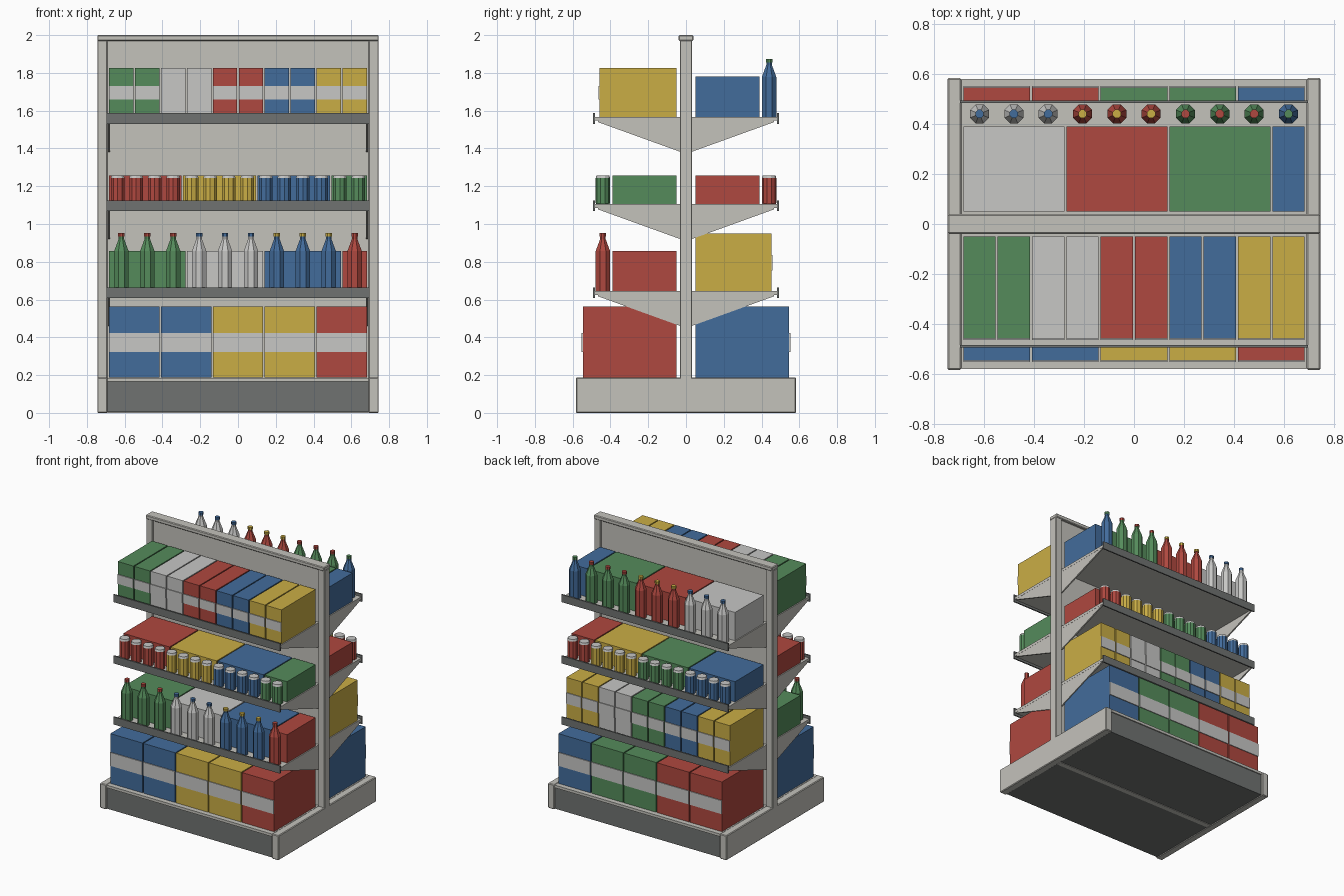
import bpy, bmesh, math

if "Cube" in bpy.data.objects:
    bpy.data.objects.remove(bpy.data.objects["Cube"])

COLOURS = {
    "frame_grey": (0.55, 0.54, 0.50), "dark_grey": (0.16, 0.17, 0.165),
    "white": (0.57, 0.57, 0.56), "red": (0.43, 0.065, 0.05),
    "green": (0.09, 0.26, 0.105), "blue": (0.055, 0.15, 0.33),
    "yellow": (0.59, 0.42, 0.06),
}
MATS = {}
for name, c in COLOURS.items():
    MATS[name] = bpy.data.materials.new(name)
    MATS[name].diffuse_color = (*c, 1)


def finish(name, bm, colours):
    bmesh.ops.recalc_face_normals(bm, faces=bm.faces[:])
    me = bpy.data.meshes.new(name)
    bm.to_mesh(me)
    bm.free()
    for c in colours:
        me.materials.append(MATS[c])
    ob = bpy.data.objects.new(name, me)
    bpy.context.collection.objects.link(ob)
    return ob


def box(name, x, y, z, colour, bevel=0):
    """Box from (min, max) ranges on each axis."""
    bm = bmesh.new()
    bmesh.ops.create_cube(bm, size=1)
    for v in bm.verts:
        v.co = [r[0] if c < 0 else r[1] for r, c in zip((x, y, z), v.co)]
    ob = finish(name, bm, [colour])
    if bevel:
        m = ob.modifiers.new("bevel", 'BEVEL')
        m.width, m.segments = bevel, 1
    return ob


def span(s, a, b):
    return tuple(sorted((s * a, s * b)))


def turned(name, profile, sides, x, y, z, colours, rule):
    """Solid of revolution; rule gives the material slot of each profile band."""
    bm = bmesh.new()
    rings = []
    for r, h in profile:
        rings.append([bm.verts.new((x + r * math.cos((i + 0.5) * math.tau / sides),
                                    y + r * math.sin((i + 0.5) * math.tau / sides), z + h))
                      for i in range(sides)])
    for k in range(len(rings) - 1):
        for i in range(sides):
            j = (i + 1) % sides
            f = bm.faces.new((rings[k][i], rings[k][j], rings[k + 1][j], rings[k + 1][i]))
            f.material_index = rule(k)
    bm.faces.new(rings[0][::-1])
    bm.faces.new(rings[-1]).material_index = rule(len(rings))
    return finish(name, bm, colours)


L, W = -0.686, 1.372     # left end and length of the stocked run
GAP = 0.004


def cartons(s, z, h, depth, colours):
    """Row of cartons with a pale label band on the outward face."""
    p = W / len(colours)
    for i, c in enumerate(colours):
        x = (L + i * p + GAP, L + (i + 1) * p - GAP)
        box("carton", x, span(s, 0.05, depth), (z, z + h), c)
        box("carton_label", x, span(s, depth, depth + 0.006),
            (z + 0.36 * h, z + 0.63 * h), "white")


def back_stock(s, z, h, count, group, colours):
    """Plain blocks of stock behind a row of small items."""
    p = W / count
    for i, c in enumerate(colours):
        end = min((i + 1) * group, count)
        box("back_stock", (L + i * group * p + GAP, L + end * p - GAP),
            span(s, 0.05, 0.39), (z, z + h), c)


def bottles(s, z, colours, caps):
    back_stock(s, z, 0.213, 10, 3, colours)
    prof = [(0.041, 0), (0.041, 0.212), (0.016, 0.275), (0.016, 0.288),
            (0.018, 0.288), (0.018, 0.307)]
    for i in range(10):
        turned("bottle", prof, 8, L + (i + 0.5) * W / 10, s * 0.44, z,
               [colours[i // 3], caps[i // 3]], lambda k: int(k >= 3))


def cans(s, z, colours):
    back_stock(s, z, 0.153, 14, 4, colours)
    prof = [(0.034, 0), (0.038, 0.006), (0.038, 0.138), (0.034, 0.153)]
    for i in range(14):
        turned("can", prof, 10, L + (i + 0.5) * W / 14, s * 0.44, z,
               [colours[i // 4], "white"], lambda k: int(k >= 2))


# Uprights, top rail and centre panel
for s in (-1, 1):
    box("upright", span(s, 0.69, 0.745), (-0.033, 0.033), (0, 1.975), "frame_grey", 0.005)
    box("base_side", span(s, 0.69, 0.745), (-0.583, 0.583), (0, 0.187), "frame_grey", 0.005)
box("top_rail", (-0.745, 0.745), (-0.039, 0.039), (1.97, 2.0), "frame_grey", 0.005)
box("centre_panel", (-0.69, 0.69), (-0.02, 0.02), (0, 1.97), "frame_grey")

SHELVES = (0.645, 1.105, 1.567)
for s in (-1, 1):
    # Base plinth and deck
    box("plinth", (-0.69, 0.69), span(s, 0.02, 0.572), (0.004, 0.165), "dark_grey")
    box("base_deck", (-0.69, 0.69), span(s, 0.02, 0.58), (0.165, 0.185), "frame_grey")
    for z in SHELVES:
        # Shelf board with dark price strip
        box("shelf", (-0.69, 0.69), span(s, 0.02, 0.483), (z - 0.02, z), "frame_grey")
        box("price_strip", (-0.695, 0.695), span(s, 0.483, 0.493), (z - 0.037, z + 0.02), "dark_grey")
        # Tapered end brackets
        for sx in (-1, 1):
            bm = bmesh.new()
            tri = [(0.02, z - 0.02), (0.465, z - 0.02), (0.465, z - 0.028),
                   (0.03, z - 0.185), (0.02, z - 0.185)]
            f = bm.faces.new([bm.verts.new((sx * 0.678, s * y, h)) for y, h in tri])
            ext = bmesh.ops.extrude_face_region(bm, geom=[f])
            for v in ext["geom"]:
                if isinstance(v, bmesh.types.BMVert):
                    v.co.x += sx * 0.011
            finish("shelf_bracket", bm, ["frame_grey"])

# Front stock, from the base up
low, mid, top = SHELVES
cartons(-1, 0.187, 0.375, 0.546, ["blue", "blue", "yellow", "yellow", "red"])
bottles(-1, low, ["green", "white", "blue", "red"], ["red", "blue", "yellow", "red"])
cans(-1, mid, ["red", "yellow", "blue", "green"])
cartons(-1, top, 0.258, 0.457,
        [c for c in ("green", "white", "red", "blue", "yellow") for _ in range(2)])

# Back stock, from the base up
cartons(1, 0.187, 0.375, 0.546, ["red", "red", "green", "green", "blue"])
cartons(1, low, 0.305, 0.452,
        [c for c in ("yellow", "blue", "green", "white", "yellow") for _ in range(2)])
cans(1, mid, ["blue", "green", "yellow", "red"])
bottles(1, top, ["white", "red", "green", "blue"], ["blue", "yellow", "red", "green"])

for m in bpy.data.materials:
    if m.users and not m.is_grease_pencil:
        m.use_nodes = True
        m.node_tree.nodes["Principled BSDF"].inputs["Base Color"].default_value = m.diffuse_color
